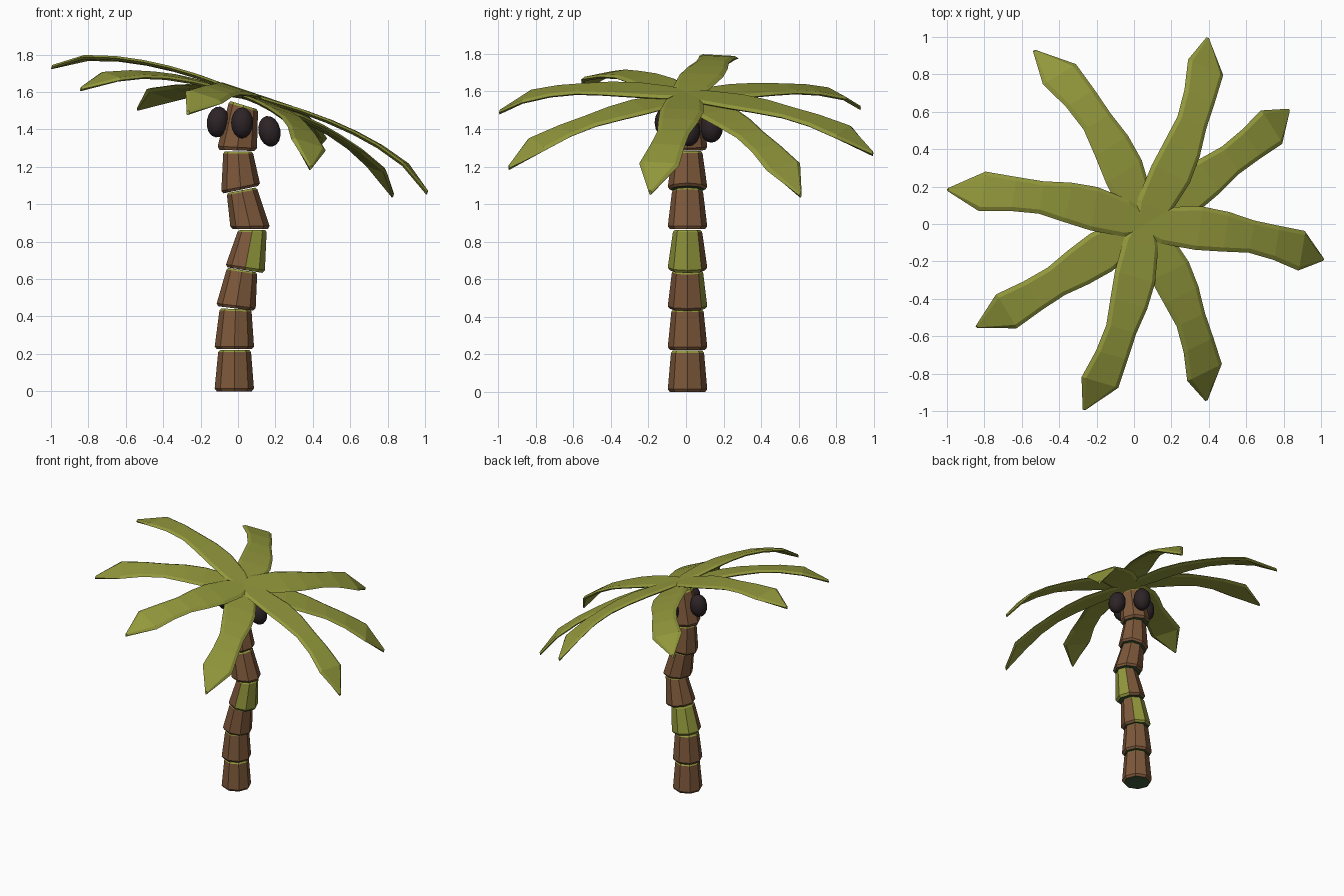
import bpy, bmesh, math
from mathutils import Matrix, Vector

if "Cube" in bpy.data.objects:
    bpy.data.objects.remove(bpy.data.objects["Cube"])


def material(name, rgb):
    m = bpy.data.materials.new(name)
    m.diffuse_color = (*rgb, 1)
    m.use_nodes = True
    m.node_tree.nodes["Principled BSDF"].inputs["Base Color"].default_value = m.diffuse_color
    return m


BARK = material("brown bark", (0.205, 0.098, 0.043))
LEAF = material("olive leaf", (0.29, 0.315, 0.045))
MOSS = material("dark green", (0.05, 0.10, 0.038))
NUT = material("dark coconut", (0.026, 0.017, 0.019))


def finish(bm, name, mats):
    bmesh.ops.recalc_face_normals(bm, faces=bm.faces)
    me = bpy.data.meshes.new(name)
    bm.to_mesh(me)
    bm.free()
    ob = bpy.data.objects.new(name, me)
    bpy.context.collection.objects.link(ob)
    for m in mats:
        me.materials.append(m)
    return ob


def loft(bm, rings):
    """Skin closed rings of points; returns side faces per band and the two caps."""
    vs = [[bm.verts.new(p) for p in r] for r in rings]
    n = len(vs[0])
    sides = [[bm.faces.new((a[i], a[(i + 1) % n], b[(i + 1) % n], b[i])) for i in range(n)]
             for a, b in zip(vs, vs[1:])]
    return sides, bm.faces.new(vs[0][::-1]), bm.faces.new(vs[-1])


# Trunk: stacked tapered octagons, each with a tilted bottom and top
# bottom x, z, tilt; top x, z, tilt; top radius; range of green side faces
SEGMENTS = [
    (-0.02, 0.0, 0, -0.018, 0.22, 0, 0.088, ()),
    (-0.02, 0.225, 0, -0.013, 0.44, 2, 0.086, ()),
    (-0.012, 0.443, 7, 0.022, 0.648, 9, 0.083, range(1, 4)),
    (0.037, 0.648, 9, 0.077, 0.862, 0, 0.078, (6, 7, 0)),
    (0.067, 0.868, 0, 0.02, 1.075, -11, 0.083, ()),
    (0.015, 1.078, -12, 0.0, 1.282, 0, 0.08, ()),
    (-0.006, 1.288, 2, 0.03, 1.53, 17, 0.082, ()),
]
for k, (bx, bz, bt, tx, tz, tt, tr, green) in enumerate(SEGMENTS):
    bm = bmesh.new()
    rings = []
    for f, r in ((0, 0.094), (0.07, 0.105), (0.95, tr), (1, tr - 0.009)):
        t = math.radians(bt + (tt - bt) * f)
        cx, cz = bx + (tx - bx) * f, bz + (tz - bz) * f
        rings.append([Vector((cx + r * math.cos(a) * math.cos(t), 0.008 + r * math.sin(a),
                              cz - r * math.cos(a) * math.sin(t)))
                      for a in (math.tau * i / 8 for i in range(8))])
    sides, bottom, top = loft(bm, rings)
    for band in sides:
        for i in green:
            band[i].material_index = 1
    for f in sides[2]:
        f.material_index = 1
    top.material_index = 1
    bottom.material_index = 2
    finish(bm, f"trunk_segment_{k + 1}", (BARK, LEAF, MOSS))

# Fronds: bent flat strips with bevelled rims around a tilted crown
CROWN = Matrix.Translation((0.05, 0, 1.57)) @ Matrix.Rotation(math.radians(18.5), 4, 'Y')
# fraction of length, height, width
STATIONS = [(-0.02, 0.025, 0.10), (0.1, 0.03, 0.20), (0.28, 0.035, 0.235), (0.42, 0.03, 0.215),
            (0.56, 0.015, 0.175), (0.70, -0.012, 0.185), (0.85, -0.06, 0.215), (1.0, -0.165, 0.016)]
# angle, length, sideways bow, extra droop
FRONDS = [(-10, 1.09, 0.04, 0), (34, 1.09, 0, 0.06), (67, 1.08, -0.04, 0), (120, 1.07, -0.06, 0.05),
          (170, 1.06, -0.04, 0), (212.6, 1.02, 0, 0.05), (254.5, 1.03, 0.03, 0), (-65, 1.04, 0.04, 0.06)]
for k, (ang, length, bow, droop) in enumerate(FRONDS):
    bm = bmesh.new()
    M = CROWN @ Matrix.Rotation(math.radians(ang), 4, 'Z')
    rings = []
    for s, h, w in STATIONS:
        c = bow * math.sin(math.pi * max(s, 0))
        z = h - droop * max(s, 0) - (0.012 if droop else 0)
        rim = min(0.022, w * 0.3)
        section = ((-w / 2, -0.012), (-w / 2 + rim, 0), (w / 2 - rim, 0),
                   (w / 2, -0.012), (w / 2 - rim, -0.024), (-w / 2 + rim, -0.024))
        rings.append([M @ Vector((s * length, c + y, z + dz)) for y, dz in section])
    loft(bm, rings)
    finish(bm, f"frond_{k + 1}", (LEAF,))

# Coconuts: elongated balls hanging around the trunk top
for k, p in enumerate([(0.168, 0.015, 1.39), (0.04, 0.135, 1.41), (-0.108, 0.0, 1.44), (0.022, -0.105, 1.435)]):
    bm = bmesh.new()
    lean = Matrix.Rotation(math.radians(-12 if k == 0 else 8 if k == 2 else 0), 4, 'Y')
    bmesh.ops.create_uvsphere(bm, u_segments=10, v_segments=8, radius=1,
                              matrix=Matrix.Translation(p) @ lean @ Matrix.Diagonal((0.062, 0.062, 0.083, 1)))
    for f in bm.faces:
        f.smooth = True
    finish(bm, f"coconut_{k + 1}", (NUT,))
